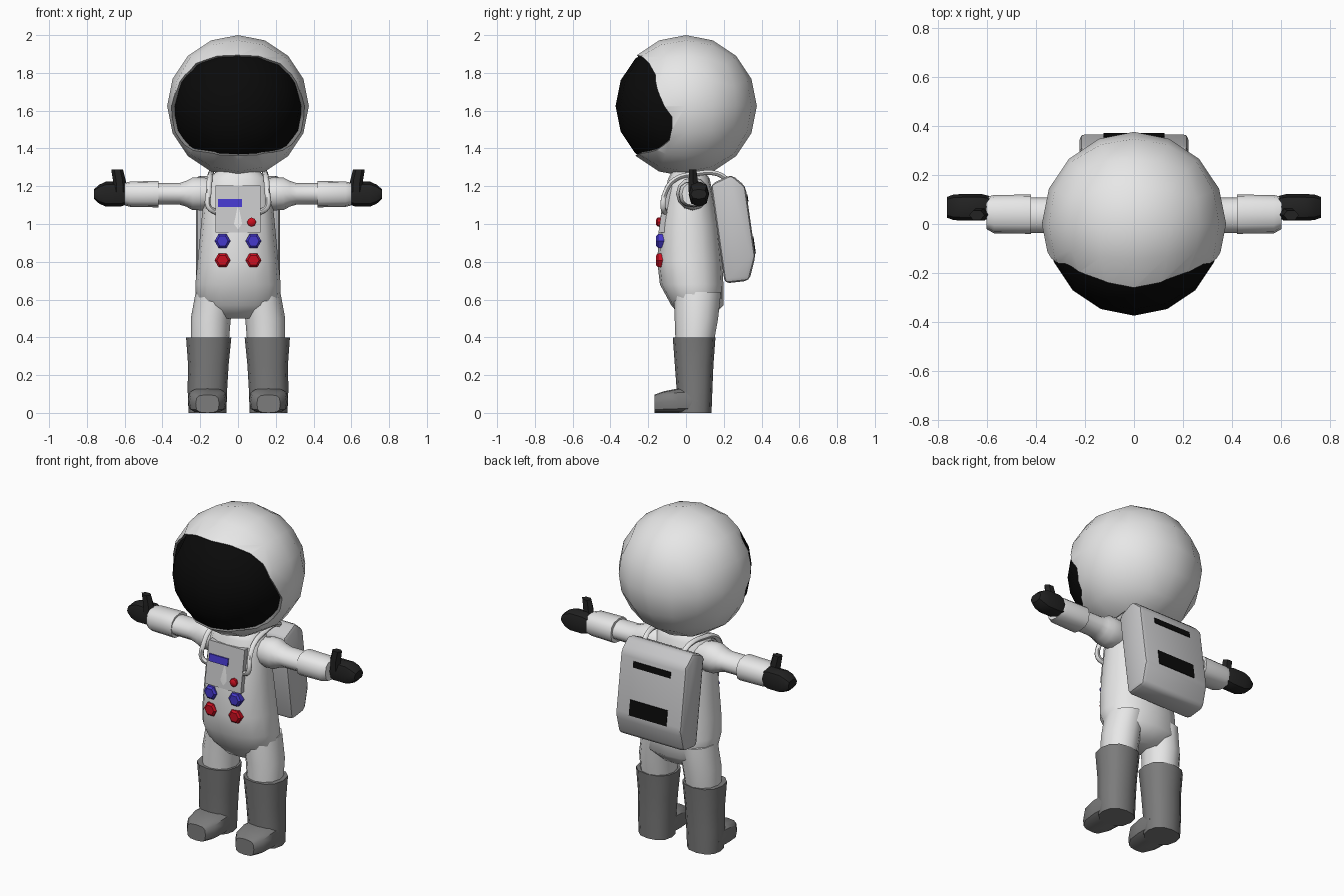
import bpy, bmesh, math
from mathutils import Vector

if "Cube" in bpy.data.objects:
    bpy.data.objects.remove(bpy.data.objects["Cube"])


def material(name, r, g, b):
    m = bpy.data.materials.new(name)
    m.diffuse_color = (r, g, b, 1)
    m.use_nodes = True
    m.node_tree.nodes["Principled BSDF"].inputs["Base Color"].default_value = m.diffuse_color
    return m


WHITE = material("suit_white", 0.8, 0.8, 0.8)
PALE = material("pack_grey", 0.56, 0.56, 0.57)
GREY = material("boot_grey", 0.2, 0.2, 0.2)
DARK = material("glove_black", 0.016, 0.016, 0.016)
BLACK = material("visor_black", 0.003, 0.003, 0.003)
BLUE = material("button_blue", 0.06, 0.04, 0.6)
RED = material("button_red", 0.6, 0.005, 0.015)


def finish(name, bm, mat, angle=42):
    bmesh.ops.recalc_face_normals(bm, faces=bm.faces)
    me = bpy.data.meshes.new(name)
    bm.to_mesh(me)
    bm.free()
    ob = bpy.data.objects.new(name, me)
    bpy.context.collection.objects.link(ob)
    me.materials.append(mat)
    smooth(ob, angle)
    return ob


def select(ob):
    bpy.ops.object.select_all(action='DESELECT')
    ob.select_set(True)
    bpy.context.view_layer.objects.active = ob


def smooth(ob, angle=42):
    select(ob)
    bpy.ops.object.shade_smooth_by_angle(angle=math.radians(angle))


def loft(name, axis, rings, mat, sides=12, power=1.0, angle=42):
    """Rings of (position along axis, centre a, centre b, radius a, radius b)."""
    order = {'x': lambda t, a, b: (t, a, b), 'y': lambda t, a, b: (a, t, b),
             'z': lambda t, a, b: (a, b, t)}[axis]
    bm = bmesh.new()
    loops = []
    for t, ca, cb, ra, rb in rings:
        loop = []
        for i in range(sides):
            u = 2 * math.pi * i / sides
            c, s = math.cos(u), math.sin(u)
            c = math.copysign(abs(c) ** power, c)
            s = math.copysign(abs(s) ** power, s)
            loop.append(bm.verts.new(order(t, ca + ra * c, cb + rb * s)))
        loops.append(loop)
    for p, q in zip(loops, loops[1:]):
        for i in range(sides):
            j = (i + 1) % sides
            bm.faces.new((p[i], p[j], q[j], q[i]))
    bm.faces.new(loops[0])
    bm.faces.new(loops[-1])
    return finish(name, bm, mat, angle)


def slab(name, profile, x0, x1, mat, bevel=0):
    """Side profile of (y, z) points extruded from x0 to x1."""
    bm = bmesh.new()
    a = [bm.verts.new((x0, y, z)) for y, z in profile]
    b = [bm.verts.new((x1, y, z)) for y, z in profile]
    bm.faces.new(a)
    bm.faces.new(b)
    for i in range(len(a)):
        j = (i + 1) % len(a)
        bm.faces.new((a[i], a[j], b[j], b[i]))
    if bevel:
        bmesh.ops.bevel(bm, geom=bm.edges[:], offset=bevel, segments=2,
                        profile=0.5, affect='EDGES', clamp_overlap=True)
    return finish(name, bm, mat)


HEAD = Vector((0, 0, 1.625))
R = 0.375


def ball(r, centre):
    """Cube with 4 x 4 faces per side, pushed out to a sphere."""
    bm = bmesh.new()
    bmesh.ops.create_cube(bm, size=2)
    bmesh.ops.subdivide_edges(bm, edges=bm.edges[:], cuts=3, use_grid_fill=True)
    for v in bm.verts:
        v.co = Vector([math.tan(c * math.pi / 4) for c in v.co]).normalized() * r + centre
    return bm


# Helmet shell with a rounded face opening
helmet = finish("helmet", ball(R, HEAD), WHITE, 60)
half = [(0, 1.895), (0.13, 1.888), (0.22, 1.855), (0.29, 1.795), (0.327, 1.72),
        (0.357, 1.62), (0.362, 1.565), (0.345, 1.5), (0.31, 1.435),
        (0.25, 1.39), (0.13, 1.37), (0, 1.362)]
outline = half + [(-x, z) for x, z in half[-2:0:-1]]
bm = bmesh.new()
apex = bm.verts.new(HEAD)
nose = bm.verts.new(HEAD + Vector((0, -1.1, 0)))
rim = []
for x, z in outline:
    dz = z - HEAD.z
    y = -math.sqrt(max(R * R - x * x - dz * dz, 0.004))
    rim.append(bm.verts.new(HEAD + Vector((x, y, dz)) * 1.6))
for i, v in enumerate(rim):
    w = rim[(i + 1) % len(rim)]
    bm.faces.new((apex, v, w))
    bm.faces.new((nose, w, v))
cutter = finish("opening_cutter", bm, GREY)
cutter.hide_render = True
select(helmet)
mod = helmet.modifiers.new("shell", 'SOLIDIFY')
mod.thickness = 0.035
mod.offset = -1
bpy.ops.object.modifier_apply(modifier=mod.name)
mod = helmet.modifiers.new("opening", 'BOOLEAN')
mod.object = cutter
mod.operation = 'DIFFERENCE'
mod.solver = 'EXACT'
bpy.ops.object.modifier_apply(modifier=mod.name)
bpy.data.objects.remove(cutter)
helmet.data.materials.clear()
helmet.data.materials.append(WHITE)
helmet.data.materials.append(GREY)
for f in helmet.data.polygons:  # the cut wall is grey
    f.material_index = int(abs(f.normal.dot((f.center - HEAD).normalized())) < 0.5)
smooth(helmet, 40)

# Visor, a slightly smaller front shell
bm = ball(0.353, HEAD + Vector((0, -0.02, 0)))
bmesh.ops.delete(bm, geom=[v for v in bm.verts if v.co.y > 0.08], context='VERTS')
visor = finish("visor", bm, BLACK, 60)

# Torso
loft("torso", 'z', [(0.50, 0, 0.055, 0.12, 0.075), (0.57, 0, 0.06, 0.22, 0.138),
                    (0.68, 0, 0.03, 0.226, 0.168), (0.80, 0, 0.02, 0.214, 0.172),
                    (1.00, 0, 0.015, 0.195, 0.157), (1.15, 0, 0.015, 0.18, 0.13),
                    (1.24, 0, 0.015, 0.16, 0.11), (1.29, 0, 0.01, 0.1, 0.08)],
     WHITE, 16, 0.9, 60)

for side, s in (("left", 1), ("right", -1)):
    # Leg and boot
    loft(side + "_leg", 'z', [(0.36, s * 0.15, 0.045, 0.1, 0.1),
                              (0.50, s * 0.144, 0.055, 0.106, 0.115),
                              (0.64, s * 0.122, 0.06, 0.102, 0.125)], WHITE)
    loft(side + "_boot", 'z', [(0, s * 0.162, 0.045, 0.1, 0.09),
                               (0.13, s * 0.162, 0.045, 0.105, 0.095),
                               (0.25, s * 0.157, 0.043, 0.107, 0.102),
                               (0.40, s * 0.155, 0.043, 0.12, 0.113)], GREY, 12, 0.85)
    loft(side + "_toe", 'y', [(0.06, s * 0.162, 0.065, 0.1, 0.065),
                              (-0.04, s * 0.162, 0.065, 0.104, 0.065),
                              (-0.12, s * 0.162, 0.057, 0.095, 0.057),
                              (-0.168, s * 0.162, 0.048, 0.062, 0.048)], GREY, 12, 0.6)
    # Arm with shoulder bulge, cuff, glove and thumb
    loft(side + "_arm", 'x', [(s * x, 0.035, 1.16, ry, rz) for x, ry, rz in
         [(0.1, 0.07, 0.07), (0.19, 0.088, 0.088), (0.24, 0.088, 0.086),
          (0.275, 0.078, 0.068), (0.31, 0.072, 0.057), (0.44, 0.072, 0.057)]], WHITE)
    loft(side + "_cuff", 'x', [(s * 0.42, 0.04, 1.158, 0.08, 0.07),
                               (s * 0.57, 0.04, 1.158, 0.078, 0.067),
                               (s * 0.6, 0.045, 1.158, 0.066, 0.06)], WHITE, 12, 0.8)
    loft(side + "_glove", 'x', [(s * x, 0.068, 1.158, ry, rz) for x, ry, rz in
         [(0.585, 0.045, 0.05), (0.62, 0.054, 0.066), (0.70, 0.054, 0.066),
          (0.735, 0.052, 0.05), (0.762, 0.042, 0.026)]], DARK, 8, 0.8)
    loft(side + "_thumb", 'z', [(1.17, s * 0.625, 0.04, 0.035, 0.03),
                                (1.23, s * 0.628, 0.038, 0.034, 0.028),
                                (1.288, s * 0.64, 0.036, 0.031, 0.022)], DARK, 6)
    # Air hose from the pack over the shoulder to the chest panel
    cu = bpy.data.curves.new(side + "_hose", 'CURVE')
    cu.dimensions = '3D'
    cu.bevel_depth = 0.015
    cu.bevel_resolution = 1
    cu.resolution_u = 4
    path = [(0.13, 0.22, 1.235), (0.14, 0.16, 1.268), (0.145, 0.05, 1.265),
            (0.15, -0.06, 1.235), (0.155, -0.108, 1.17), (0.155, -0.122, 1.09),
            (0.11, -0.11, 1.06)]
    sp = cu.splines.new('BEZIER')
    sp.bezier_points.add(len(path) - 1)
    for p, (x, y, z) in zip(sp.bezier_points, path):
        p.co = (s * x, y, z)
        p.handle_left_type = p.handle_right_type = 'AUTO'
    hose = bpy.data.objects.new(side + "_hose", cu)
    bpy.context.collection.objects.link(hose)
    cu.materials.append(WHITE)
    select(hose)
    bpy.ops.object.convert(target='MESH')
    smooth(bpy.context.object, 60)
    # Round controls on the belly
    for colour, mat, z in (("blue", BLUE, 0.91), ("red", RED, 0.808)):
        loft(f"{side}_{colour}_button", 'y', [(-0.1, s * 0.082, z, 0.042, 0.042),
             (-0.148, s * 0.082, z, 0.042, 0.042),
             (-0.158, s * 0.082, z, 0.03, 0.03)], mat, 6, 1, 30)

# Chest panel with a blue display and a small red button
slab("chest_panel", [(-0.108, 1.205), (-0.146, 0.955), (0, 0.955), (0, 1.205)],
     -0.12, 0.12, PALE)


def plate(name, line, z0, z1, x0, x1, t, mat):
    """Thin plate on a sloping face whose depth at height z is line(z)."""
    slab(name, [(line(z0), z0), (line(z1), z1), (line(z1) + t, z1),
                (line(z0) + t, z0)], x0, x1, mat)


plate("chest_display", lambda z: -0.108 - (1.205 - z) * 0.152, 1.09, 1.132,
      -0.105, 0.022, -0.007, BLUE)
loft("small_button", 'y', [(-0.12, 0.072, 1.01, 0.024, 0.024),
                           (-0.15, 0.072, 1.01, 0.024, 0.024),
                           (-0.158, 0.072, 1.01, 0.014, 0.014)], RED, 8)

# Backpack with two dark stripes
slab("backpack", [(0.13, 1.21), (0.24, 1.262), (0.315, 1.2), (0.368, 0.83),
                  (0.335, 0.7), (0.205, 0.685)], -0.222, 0.222, PALE, 0.025)
for name, z0, z1 in (("upper_stripe", 1.12, 1.155), ("lower_stripe", 0.845, 0.935)):
    plate(name, lambda z: 0.315 + (1.2 - z) * 0.1432, z0, z1, -0.125, 0.125, 0.004, BLACK)
